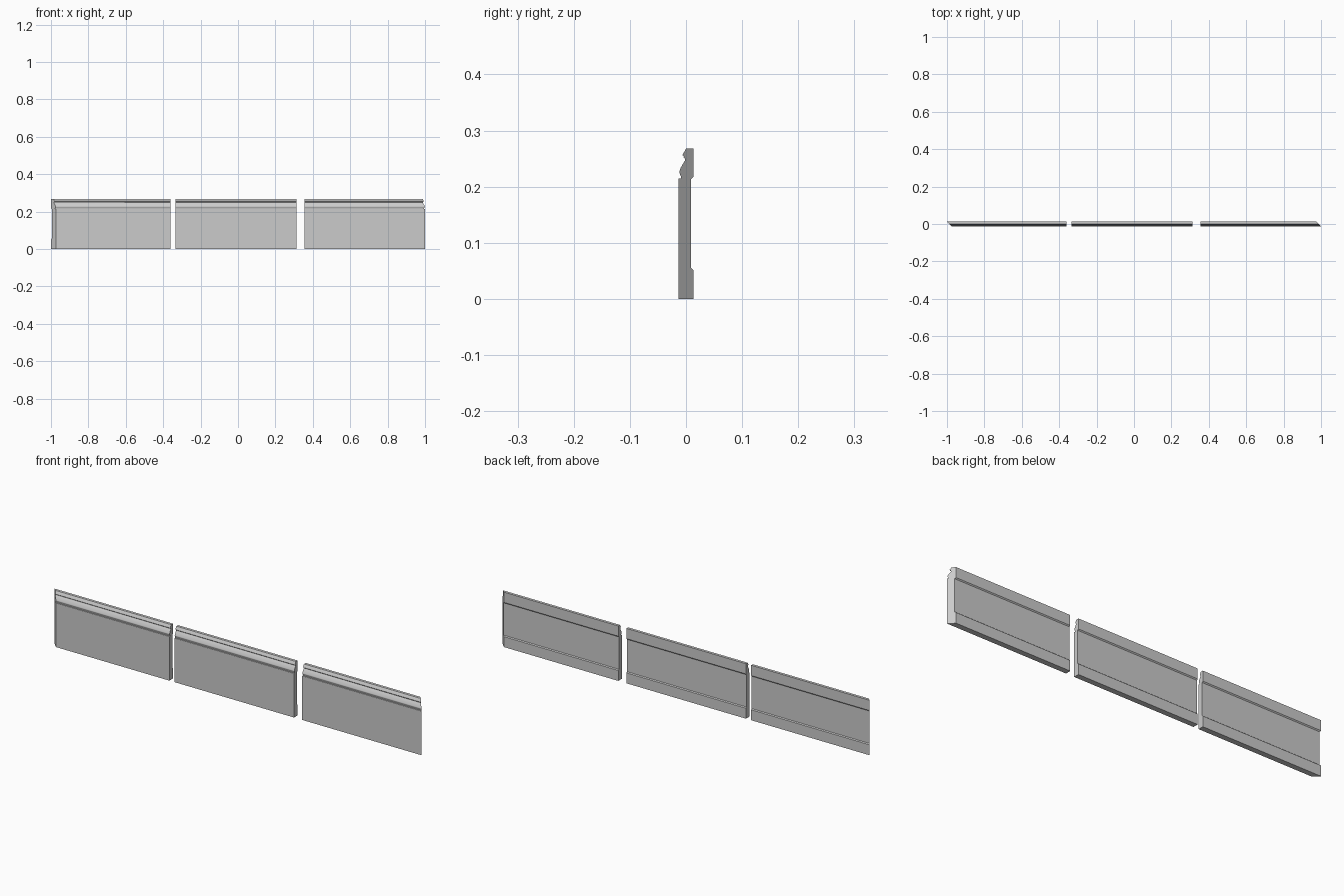
import bpy, bmesh, math

if "Cube" in bpy.data.objects:
    bpy.data.objects.remove(bpy.data.objects["Cube"])

HALF = 0.0134  # half of the board depth


def arc(cy, cz, ry, rz, a0, a1, n):
    """Points on an elliptical arc in the (y, z) profile plane."""
    return [(cy + ry * math.cos(math.radians(a0 + (a1 - a0) * i / n)),
             cz + rz * math.sin(math.radians(a0 + (a1 - a0) * i / n)))
            for i in range(n + 1)]


# Skirting cross-section: flat face, moulded top, relieved back
profile = [(HALF, 0.0), (HALF, 0.051), (0.009, 0.055), (0.009, 0.213),
           (HALF, 0.218), (HALF, 0.268), (0.0, 0.268)]
profile += [(-0.0065, 0.256), (-0.0035, 0.2545)]                # top fillet
profile += arc(-0.0075, 0.248, 0.006, 0.005, 60, -45, 5)        # cove
profile += [(-0.0065, 0.239), (-0.0095, 0.2335)]
profile += arc(-0.0065, 0.226, 0.0055, 0.0055, 150, 215, 4)     # rounded nose
profile += [(-0.0085, 0.217), (-0.0085, 0.2145)]
profile += [(-0.0128, 0.2145), (-HALF, 0.2135), (-HALF, 0.0)]   # flat face


def skirting(name, left, right):
    """Sweep the profile between two end functions giving x for a depth y."""
    bm = bmesh.new()
    a = [bm.verts.new((left(y), y, z)) for y, z in profile]
    b = [bm.verts.new((right(y), y, z)) for y, z in profile]
    n = len(profile)
    for i in range(n):
        j = (i + 1) % n
        bm.faces.new((a[i], a[j], b[j], b[i]))
    bm.faces.new(a)
    bm.faces.new(b[::-1])
    bmesh.ops.recalc_face_normals(bm, faces=bm.faces)
    mesh = bpy.data.meshes.new(name)
    bm.to_mesh(mesh)
    bm.free()
    ob = bpy.data.objects.new(name, mesh)
    bpy.context.collection.objects.link(ob)
    bpy.ops.object.select_all(action='DESELECT')
    ob.select_set(True)
    bpy.context.view_layer.objects.active = ob
    bpy.ops.object.shade_smooth_by_angle(angle=math.radians(30))


# Inner-corner mitre, straight length, outer-corner mitre
skirting("inner_corner_skirting", lambda y: -1 + HALF - y, lambda y: -0.361)
skirting("straight_skirting", lambda y: -0.333, lambda y: 0.312)
skirting("outer_corner_skirting", lambda y: 0.356, lambda y: 1 - HALF - y)
